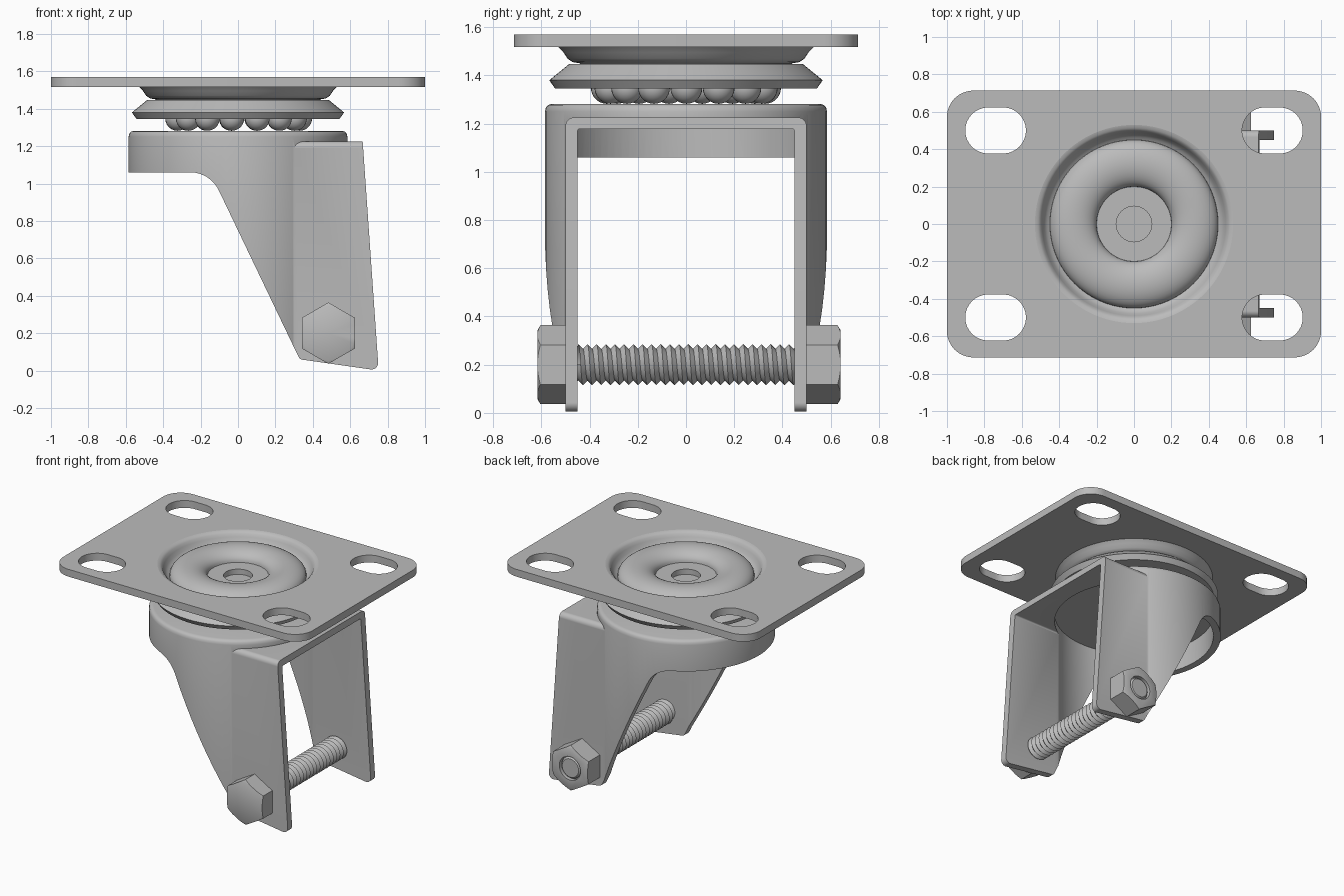
import bpy, bmesh, math
from mathutils import Vector, Matrix

cube = bpy.data.objects.get("Cube")
if cube:
    bpy.data.objects.remove(cube, do_unlink=True)

STEEL = (0.5, 0.5, 0.5, 1)
steel = bpy.data.materials.new("grey steel")
steel.use_nodes = True
steel.diffuse_color = STEEL
steel.node_tree.nodes["Principled BSDF"].inputs["Base Color"].default_value = STEEL


def add(name, bm):
    bmesh.ops.recalc_face_normals(bm, faces=bm.faces)
    mesh = bpy.data.meshes.new(name)
    bm.to_mesh(mesh)
    bm.free()
    mesh.materials.append(steel)
    ob = bpy.data.objects.new(name, mesh)
    bpy.context.collection.objects.link(ob)
    return ob


def lathe(name, profile, segments=96, start=0.0):
    """Revolve (radius, height) points around z."""
    bm = bmesh.new()
    c, s = math.cos(start), math.sin(start)
    vs = [bm.verts.new((r * c, r * s, z)) for r, z in profile]
    es = [bm.edges.new(p) for p in zip(vs, vs[1:])]
    bmesh.ops.spin(bm, geom=vs + es, cent=(0, 0, 0), axis=(0, 0, 1),
                   angle=math.tau, steps=segments)
    bmesh.ops.remove_doubles(bm, verts=bm.verts, dist=1e-5)
    return add(name, bm)


def rounded(corners, steps=10):
    """Polygon from (x, y, radius) corners with filleted corners."""
    out = []
    for i, (x, y, r) in enumerate(corners):
        p = Vector((x, y))
        if r == 0:
            out.append(p)
            continue
        d1 = (Vector(corners[i - 1][:2]) - p).normalized()
        d2 = (Vector(corners[(i + 1) % len(corners)][:2]) - p).normalized()
        half = d1.angle(d2) / 2
        centre = p + (d1 + d2).normalized() * r / math.sin(half)
        t = r / math.tan(half)
        a, b = p + d1 * t - centre, p + d2 * t - centre
        out += [centre + a.lerp(b, k / steps).normalized() * r
                for k in range(steps + 1)]
    return out


def box(cx, cy, hx, hy, r):
    return rounded([(cx + sx * hx, cy + sy * hy, r)
                    for sx, sy in ((-1, -1), (1, -1), (1, 1), (-1, 1))])


def prism(name, outline, lo, hi, axis="z"):
    place = {"x": lambda p, d: (d, p.x, p.y),
             "y": lambda p, d: (p.x, d, p.y),
             "z": lambda p, d: (p.x, p.y, d)}[axis]
    bm = bmesh.new()
    rings = [[bm.verts.new(place(p, d)) for p in outline] for d in (lo, hi)]
    for ring in rings:
        bm.faces.new(ring)
    n = len(outline)
    for i in range(n):
        j = (i + 1) % n
        bm.faces.new((rings[0][i], rings[0][j], rings[1][j], rings[1][i]))
    return add(name, bm)


def combine(ob, operation, *others):
    """Boolean the other objects into ob, then remove them."""
    for other in others:
        mod = ob.modifiers.new("cut", "BOOLEAN")
        mod.operation, mod.object, mod.solver = operation, other, "EXACT"
        graph = bpy.context.evaluated_depsgraph_get()
        mesh = bpy.data.meshes.new_from_object(ob.evaluated_get(graph))
        ob.modifiers.clear()
        ob.data = mesh
        bpy.data.objects.remove(other, do_unlink=True)
    return ob


parts = []

# Mounting plate with four slots and a round opening
plate = prism("mounting_plate", box(0, 0, 1, 0.713, 0.14), 1.517, 1.57)
slots = [prism("slot_cutter", box(x, y, 0.162, 0.123, 0.122), 1.4, 1.7)
         for x in (-0.74, 0.74) for y in (-0.5, 0.5)]
opening = lathe("opening_cutter", [(0, 1.4), (0.53, 1.4), (0.53, 1.7), (0, 1.7)])
parts.append(combine(plate, "DIFFERENCE", *slots, opening))

# Pressed dish with a raised ring and a sunken centre
ring = [(0.325 + 0.125 * math.cos(a), 1.485 + 0.075 * math.sin(a))
        for a in (math.pi * k / 16 for k in range(17))]
parts.append(lathe("pressed_dish", [
    (0.53, 1.57), (0.513, 1.566), (0.5, 1.555), (0.49, 1.535), (0.478, 1.51),
    (0.465, 1.494), (0.45, 1.485)] + ring[1:] + [
    (0.095, 1.485), (0.095, 1.445), (0, 1.445), (0, 1.41), (0.44, 1.41),
    (0.44, 1.45), (0.47, 1.455), (0.492, 1.47), (0.508, 1.495), (0.53, 1.517)]))

# Conical bearing race and its balls
parts.append(lathe("bearing_race", [
    (0, 1.447), (0.485, 1.447), (0.567, 1.38), (0.543, 1.345), (0, 1.345)]))
bm = bmesh.new()
for k in range(15):
    a = math.tau * k / 15 - math.pi / 2 - 0.1
    spot = Matrix.Translation((0.33 * math.cos(a), 0.33 * math.sin(a), 1.348))
    bmesh.ops.create_uvsphere(bm, u_segments=24, v_segments=14, radius=0.066,
                              matrix=spot)
parts.append(add("bearing_balls", bm))

# Fork: round cap joined to a folded channel, hollowed and trimmed to the side outline
fork = lathe("fork", [(0, -0.2), (0.585, -0.2), (0.585, 1.25), (0.581, 1.267),
                      (0.572, 1.277), (0.555, 1.282), (0, 1.282)])
channel = prism("channel_blank", rounded([
    (-0.5, -0.15, 0), (0.5, -0.15, 0), (0.5, 1.225, 0.035), (-0.5, 1.225, 0.035)]),
    0, 0.9, "x")
combine(fork, "UNION", channel)
hollow = lathe("cap_hollow", [(0, -0.3), (0.535, -0.3), (0.535, 1.232), (0, 1.232)])
gap = prism("channel_hollow", rounded([
    (-0.45, -0.25, 0), (0.45, -0.25, 0), (0.45, 1.178, 0.01), (-0.45, 1.178, 0.01)]),
    0.01, 1, "x")
combine(fork, "DIFFERENCE", hollow, gap)
side = prism("side_outline", rounded([
    (-0.7, 1.06, 0), (-0.149, 1.06, 0.17), (0.33, 0.06, 0.03), (0.752, 0, 0.035),
    (0.66, 1.32, 0), (-0.7, 1.32, 0)]), -0.8, 0.8, "y")
parts.append(combine(fork, "INTERSECT", side))


# Axle bolt across the legs: hexagonal head, nut, plain tip and thread
def lay(ob, direction):
    ob.data.transform(Matrix.Translation((0.483, 0, 0.2))
                      @ Matrix.Rotation(-direction * math.pi / 2, 4, "X"))
    parts.append(ob)


def hexagon(name, top, hole, direction):
    blank = lathe(name, [(0, 0.5), (0.164, 0.5), (0.164, top), (0, top)],
                  6, math.pi / 2)
    shape = [(0, 0.45), (0.2, 0.45), (0.2, top - 0.032), (0.136, top + 0.005)]
    if hole:
        shape += [(hole, top + 0.005), (hole, top - 0.03)]
    shape.append((0, shape[-1][1]))
    lay(combine(blank, "INTERSECT", lathe("chamfer", shape)), direction)


hexagon("bolt_head", 0.615, 0, -1)
hexagon("bolt_nut", 0.64, 0.085, 1)
lay(lathe("bolt_tip", [(0, 0.55), (0.078, 0.55), (0.078, 0.622), (0.066, 0.635),
                       (0, 0.635)], 48), 1)

TURN, PITCH = 24, 0.038
bm = bmesh.new()
crest, root = [], []
for n in range(25 * TURN + 1):
    a = math.tau * n / TURN
    h = -12.5 * PITCH + PITCH * n / TURN
    for row, r, dh in ((crest, 0.085, 0), (root, 0.066, PITCH / 2)):
        row.append(bm.verts.new((r * math.cos(a), r * math.sin(a), h + dh)))
for n in range(25 * TURN):
    bm.faces.new((crest[n], crest[n + 1], root[n + 1], root[n]))
    if n + TURN + 1 < len(crest):
        bm.faces.new((root[n], root[n + 1], crest[n + TURN + 1], crest[n + TURN]))
# Point the thread surface outwards
bmesh.ops.recalc_face_normals(bm, faces=bm.faces)
bm.faces.ensure_lookup_table()
mid = bm.faces[len(bm.faces) // 2]
centre = mid.calc_center_median()
if mid.normal.dot(Vector((centre.x, centre.y, 0))) < 0:
    bmesh.ops.reverse_faces(bm, faces=bm.faces)
lay(add("bolt_thread", bm), 1)

# Smooth the curved faces, keep folds and rims sharp
for ob in bpy.context.view_layer.objects:
    ob.select_set(ob in parts)
bpy.context.view_layer.objects.active = parts[0]
bpy.ops.object.shade_smooth_by_angle(angle=math.radians(32))
